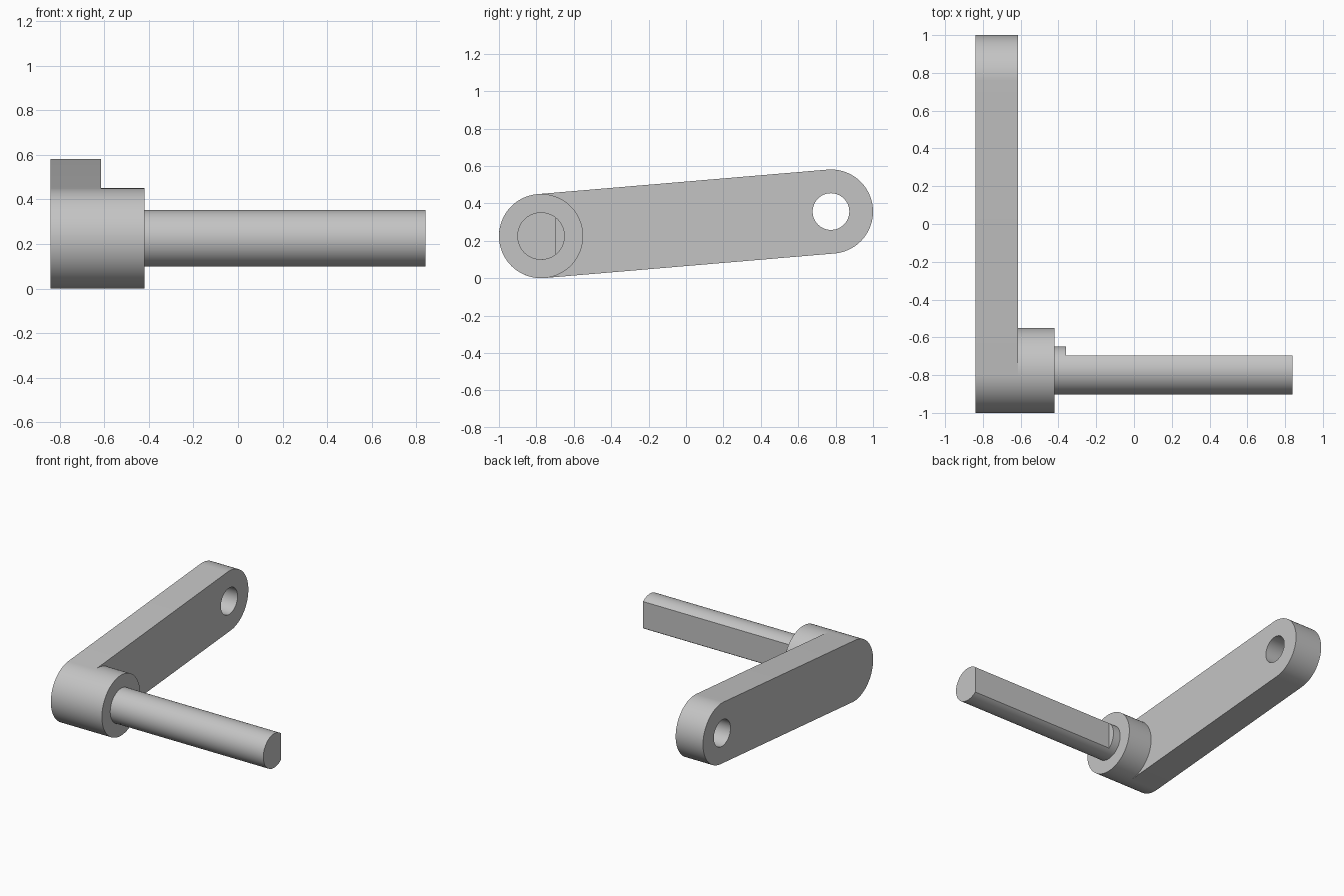
import bpy
import bmesh
from math import acos, atan2, cos, pi, radians, sin

cube = bpy.data.objects.get("Cube")
if cube:
    bpy.data.objects.remove(cube, do_unlink=True)

# Material
grey = bpy.data.materials.new("plain grey")
grey.use_nodes = True
grey.diffuse_color = (0.55, 0.55, 0.55, 1)
grey.node_tree.nodes["Principled BSDF"].inputs["Base Color"].default_value = grey.diffuse_color


def arc(centre, radius, start, end, steps):
    """Points of an arc in the y-z plane, both ends included."""
    return [(centre[0] + radius * cos(start + (end - start) * i / steps),
             centre[1] + radius * sin(start + (end - start) * i / steps))
            for i in range(steps + 1)]


def circle(centre, radius, steps=96):
    return arc(centre, radius, 0, 2 * pi, steps)[:-1]


def prism(name, loops, x0, x1):
    """Extrude closed y-z loops along x; further loops become holes."""
    bm = bmesh.new()
    edges = []
    for loop in loops:
        verts = [bm.verts.new((x0, y, z)) for y, z in loop]
        edges += [bm.edges.new((verts[i - 1], verts[i])) for i in range(len(verts))]
    bmesh.ops.triangle_fill(bm, edges=edges, use_beauty=True, use_dissolve=False)
    result = bmesh.ops.extrude_face_region(bm, geom=bm.faces[:], use_keep_orig=True)
    moved = [v for v in result["geom"] if isinstance(v, bmesh.types.BMVert)]
    bmesh.ops.translate(bm, verts=moved, vec=(x1 - x0, 0, 0))
    bmesh.ops.recalc_face_normals(bm, faces=bm.faces[:])
    mesh = bpy.data.meshes.new(name)
    bm.to_mesh(mesh)
    bm.free()
    mesh.materials.append(grey)
    obj = bpy.data.objects.new(name, mesh)
    bpy.context.collection.objects.link(obj)
    bpy.ops.object.select_all(action="DESELECT")
    obj.select_set(True)
    bpy.context.view_layer.objects.active = obj
    bpy.ops.object.shade_smooth_by_angle(angle=radians(30))
    return obj


pivot = (-0.775, 0.225)
tip = (0.775, 0.356)
end_radius = 0.225
shaft_radius = 0.127
arm_x, boss_x, collar_x, shaft_x = -0.615, -0.42, -0.36, 0.84

# Crank arm: rounded bar with a hole at the far end
tilt = atan2(tip[1] - pivot[1], tip[0] - pivot[0])
outline = (arc(tip, end_radius, tilt - pi / 2, tilt + pi / 2, 48)
           + arc(pivot, end_radius, tilt + pi / 2, tilt + 3 * pi / 2, 48))
prism("crank_arm", [outline, circle(tip, 0.098)], -shaft_x, arm_x)

# Boss and the round collar at the shaft root
prism("boss", [circle(pivot, end_radius)], arm_x, boss_x)
prism("shaft_collar", [circle(pivot, shaft_radius)], boss_x, collar_x)

# Shaft with a flat along its back
flat = acos(0.08 / shaft_radius)
prism("flatted_shaft", [arc(pivot, shaft_radius, flat, 2 * pi - flat, 72)], collar_x, shaft_x)
